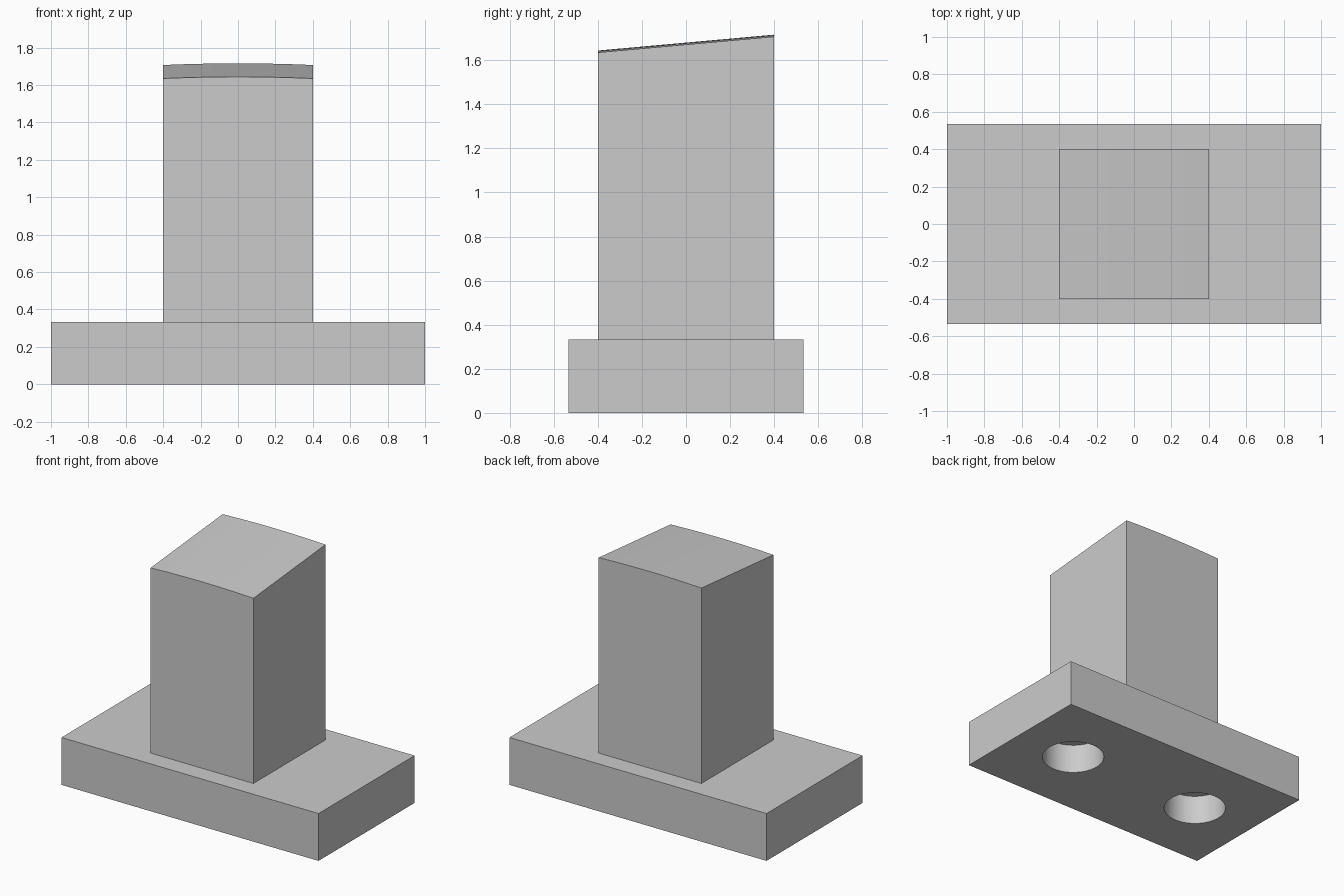
import bpy
import bmesh

old = bpy.data.objects.get("Cube")
if old:
    bpy.data.objects.remove(old, do_unlink=True)

grey = bpy.data.materials.new("light grey")
grey.use_nodes = True
colour = (0.6, 0.6, 0.6, 1)
grey.diffuse_color = colour
grey.node_tree.nodes["Principled BSDF"].inputs["Base Color"].default_value = colour

BASE_TOP = 0.333


def smooth(obj):
    bpy.ops.object.select_all(action="DESELECT")
    obj.select_set(True)
    bpy.context.view_layer.objects.active = obj
    bpy.ops.object.shade_smooth_by_angle()


# Base block
bpy.ops.mesh.primitive_cube_add(size=1, location=(0, 0, BASE_TOP / 2))
base = bpy.context.object
base.name = "base"
base.scale = (2, 1.067, BASE_TOP)
bpy.ops.object.transform_apply(location=True, rotation=False, scale=True)
base.data.materials.append(grey)

# Two blind round sockets in the underside
DEPTH = 0.21
for side, x in (("left", 0.533), ("right", -0.533)):
    bpy.ops.mesh.primitive_cylinder_add(vertices=64, radius=0.206, depth=2 * DEPTH,
                                        location=(x, 0, 0))
    cutter = bpy.context.object
    cutter.name = side + "_socket_cutter"
    cutter.data.materials.append(grey)
    cutter.hide_render = True
    cut = base.modifiers.new(side + " socket", "BOOLEAN")
    cut.operation = "DIFFERENCE"
    cut.solver = "EXACT"
    cut.object = cutter
    bpy.context.view_layer.objects.active = base
    bpy.ops.object.modifier_apply(modifier=cut.name)
    bpy.data.objects.remove(cutter, do_unlink=True)
smooth(base)

# Post with a sloping, slightly crowned top
HALF, SEGMENTS, CROWN = 0.4, 6, 0.009


def outline(bm, y, edge_height):
    points = [(-HALF, BASE_TOP), (HALF, BASE_TOP)]
    for i in range(SEGMENTS + 1):
        t = 1 - 2 * i / SEGMENTS
        points.append((HALF * t, edge_height + CROWN * (1 - t * t)))
    return [bm.verts.new((x, y, z)) for x, z in points]


bm = bmesh.new()
front = outline(bm, -HALF, 1.635)
back = outline(bm, HALF, 1.707)
bm.faces.new(front)
bm.faces.new(reversed(back))
for i in range(len(front)):
    j = (i + 1) % len(front)
    bm.faces.new((front[i], back[i], back[j], front[j]))
bmesh.ops.recalc_face_normals(bm, faces=bm.faces)
mesh = bpy.data.meshes.new("post")
bm.to_mesh(mesh)
bm.free()
mesh.materials.append(grey)
post = bpy.data.objects.new("post", mesh)
bpy.context.collection.objects.link(post)
